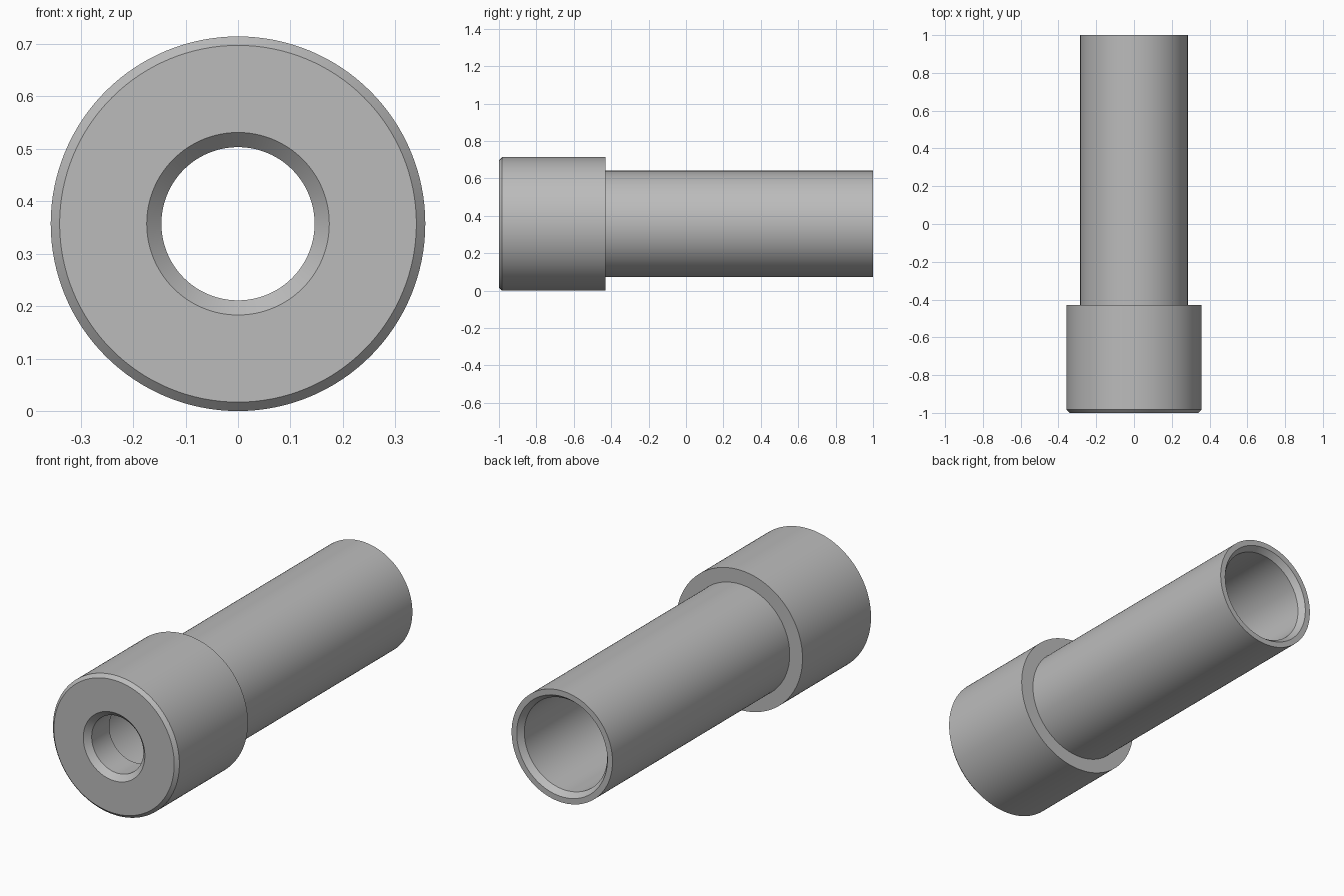
import bpy
import bmesh
import math
from mathutils import Matrix, Vector

cube = bpy.data.objects.get("Cube")
if cube:
    bpy.data.objects.remove(cube, do_unlink=True)

SEGMENTS = 128
HEAD_R, TUBE_R = 0.357, 0.285
HOLE_R, BORE_R = 0.146, 0.234

# Plain grey metal
grey = bpy.data.materials.new("grey_metal")
grey.use_nodes = True
colour = (0.5, 0.5, 0.5, 1)
grey.diffuse_color = colour
grey.node_tree.nodes["Principled BSDF"].inputs["Base Color"].default_value = colour


def lathe(name, profile):
    """Turn a closed (radius, y) profile around the lengthwise axis."""
    bm = bmesh.new()
    rings = []
    for i in range(SEGMENTS):
        turn = Matrix.Rotation(math.tau * i / SEGMENTS, 3, 'Y')
        rings.append([bm.verts.new(turn @ Vector((r, y, 0))) for r, y in profile])
    for i, ring in enumerate(rings):
        after = rings[(i + 1) % SEGMENTS]
        for j in range(len(profile)):
            k = (j + 1) % len(profile)
            bm.faces.new((ring[j], ring[k], after[k], after[j]))
    bmesh.ops.recalc_face_normals(bm, faces=bm.faces)
    mesh = bpy.data.meshes.new(name)
    bm.to_mesh(mesh)
    bm.free()
    mesh.materials.append(grey)
    obj = bpy.data.objects.new(name, mesh)
    obj.location.z = HEAD_R
    bpy.context.collection.objects.link(obj)
    bpy.ops.object.select_all(action='DESELECT')
    obj.select_set(True)
    bpy.context.view_layer.objects.active = obj
    bpy.ops.object.shade_smooth_by_angle(angle=math.radians(30))
    return obj


# Stepped sleeve: chamfered head, long tube, narrow front hole, wide rear bore
lathe("stepped_sleeve", [
    (HOLE_R + 0.028, -1), (HEAD_R - 0.017, -1), (HEAD_R, -0.983),
    (HEAD_R, -0.43), (TUBE_R, -0.43), (TUBE_R, 1),
    (BORE_R + 0.022, 1), (BORE_R, 0.97),
    (BORE_R, -0.83), (HOLE_R, -0.83), (HOLE_R, -0.972),
])
